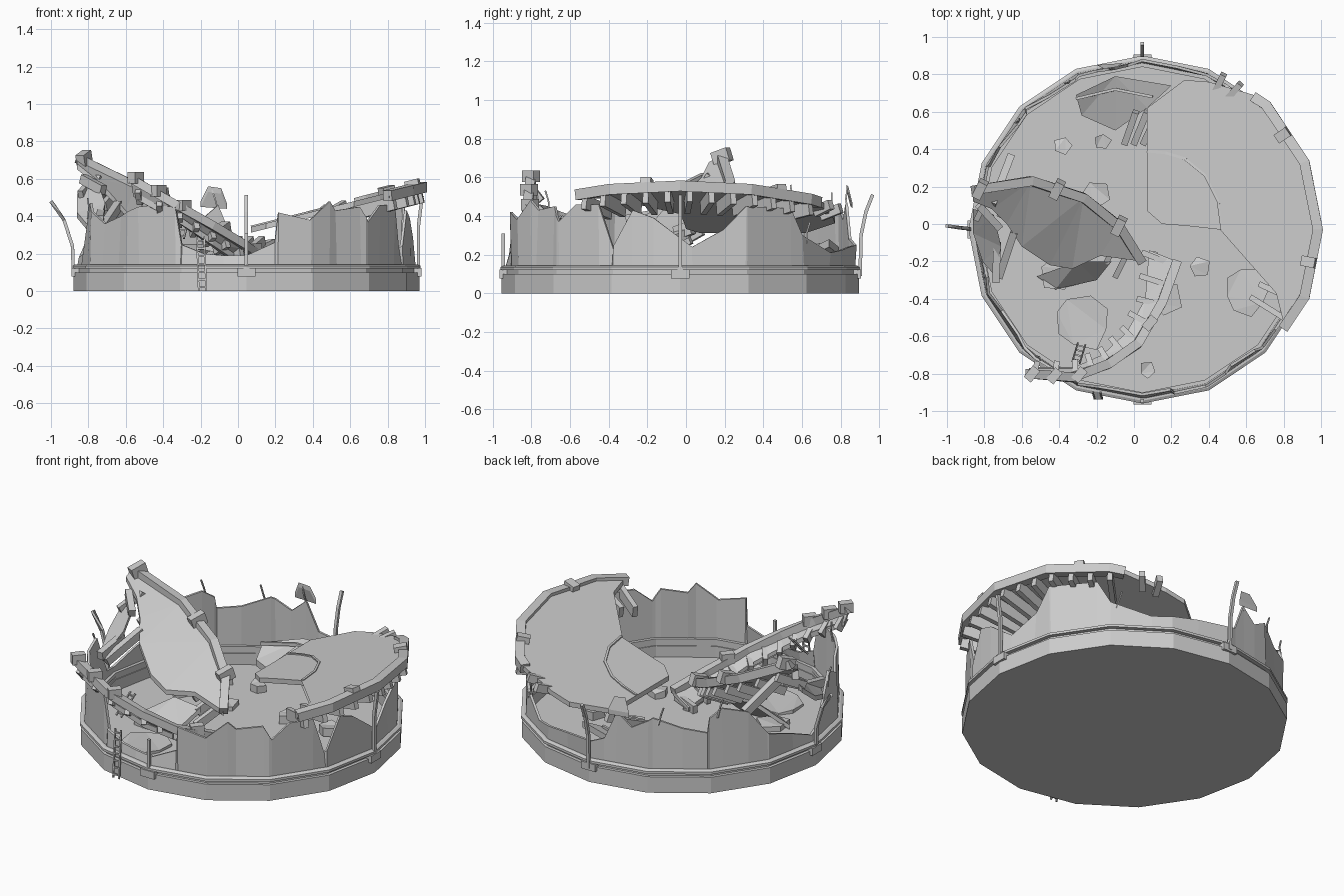
import bpy, bmesh, math, random
from math import radians, cos, sin, pi
from mathutils import Vector as V

if "Cube" in bpy.data.objects:
    bpy.data.objects.remove(bpy.data.objects["Cube"])

random.seed(4)
CX, CY = 0.045, -0.03


def finish(name, bm):
    bmesh.ops.recalc_face_normals(bm, faces=bm.faces)
    me = bpy.data.meshes.new(name)
    bm.to_mesh(me)
    bm.free()
    ob = bpy.data.objects.new(name, me)
    bpy.context.collection.objects.link(ob)
    return ob


def polar(deg, r, z):
    """Point on the 16-sided outline with corner radius r."""
    k = cos(pi / 16) / cos(radians(deg % 22.5 - 11.25))
    return V((CX + r * k * cos(radians(deg)), CY + r * k * sin(radians(deg)), z))


def loft(bm, rings, closed_path=False, cap=True):
    vs = [[bm.verts.new(p) for p in ring] for ring in rings]
    n = len(rings[0])
    for i in range(len(vs) if closed_path else len(vs) - 1):
        a, b = vs[i], vs[(i + 1) % len(vs)]
        for j in range(n):
            bm.faces.new((a[j], a[(j + 1) % n], b[(j + 1) % n], b[j]))
    if cap and not closed_path:
        bm.faces.new(vs[0])
        bm.faces.new(vs[-1])


def sweep(bm, path, w, h):
    """Rectangular bar along a path, w sideways and h upright."""
    path = [V(p) for p in path]
    rings = []
    for i, p in enumerate(path):
        t = (path[min(i + 1, len(path) - 1)] - path[max(i - 1, 0)]).normalized()
        side = t.cross(V((0, 0, 1)) if abs(t.z) < .85 else V((0, 1, 0))).normalized()
        up = side.cross(t)
        rings.append([p + side * w / 2 * a + up * h / 2 * b
                      for a, b in ((-1, -1), (1, -1), (1, 1), (-1, 1))])
    loft(bm, rings)


def bars(name, paths, w, h):
    bm = bmesh.new()
    for p in paths:
        sweep(bm, p, w, h)
    return finish(name, bm)


def slab(name, pts, t):
    """Broken plate: outline given by its upper edge, thickness t downward."""
    bm = bmesh.new()
    loft(bm, [[V(p) for p in pts], [V(p) - V((0, 0, t)) for p in pts]])
    bmesh.ops.triangulate(bm, faces=[f for f in bm.faces if len(f.verts) > 4])
    return finish(name, bm)


def ring(name, profile):
    bm = bmesh.new()
    loft(bm, [[polar(i * 22.5, r, z) for r, z in profile] for i in range(16)], True)
    return finish(name, bm)


def at(path, f):
    """Point at fraction f along a polyline."""
    x = f * (len(path) - 1)
    i = min(int(x), len(path) - 2)
    return V(path[i]).lerp(V(path[i + 1]), x - i)


# floor, base ring and flange
slab("floor", [polar(i * 22.5, .92, .03) for i in range(16)], .03)
ring("base_ring", [(.925, 0), (.925, .1), (.87, .1), (.87, 0)])
ring("groove_ring", [(.905, .1), (.905, .125), (.875, .125), (.875, .1)])
ring("flange", [(.93, .12), (.93, .135), (.915, .143), (.87, .143), (.87, .12)])

# torn shell: angle -> top height
top = [(-173, .2), (-163, .47), (-150, .36), (-140, .4), (-130, .45), (-124, .46), (-115, .45),
       (-113, .25), (-105, .2), (-98, .19), (-90, .19), (-80, .26), (-79, .42), (-68, .38), (-60, .48),
       (-57, .43), (-47, .45), (-44, .37), (-37, .46), (-28, .46), (-23, .23), (-16, .43),
       (-9, .39), (4, .24), (15, .33), (22, .45), (40, .44), (45, .3), (60, .21), (78, .24),
       (90, .25), (95, .28), (100, .46), (106, .38), (114, .45), (125, .39), (134, .37),
       (135, .45), (140, .5), (150, .46), (158, .3), (170, .24), (180, .18)]


def height(a):
    for (a0, h0), (a1, h1) in zip(top, top[1:]):
        if a0 <= a <= a1:
            return h0 + (h1 - h0) * (a - a0) / (a1 - a0)
    return .19


angs = sorted({a for a, _ in top} | {-180 + 22.5 * i for i in range(16)})
angs.remove(-180)
bm = bmesh.new()
rings = []
for a in angs:
    h, d = height(a), random.uniform(-.02, .012)
    rings.append([polar(a, .905, .13), polar(a, .905 + d, h), polar(a, .89 + d, h), polar(a, .89, .13)])
loft(bm, rings, True)
finish("torn_shell", bm)

# right roof section with rim, lip and joists
za = lambda x, y: .325 + .25 * x
outer = [polar(a, .95, 0) for a in (-35, -22.5, 0, 22.5, 45, 50)]
inner = [(.4, .76), (.27, .77), (.07, .62), (.07, .38), (.07, .07), (.15, 0), (.28, -.01),
         (.46, -.03), (.62, -.03), (.76, -.37)]
slab("right_roof", [(p[0], p[1], za(*p[:2])) for p in [*outer, *inner]], .03)
lift = lambda p, dz: (p[0], p[1], za(p[0], p[1]) + dz)
bars("right_roof_rim", [[lift(polar(a, .938, 0), -.015) for a in (-35, -22.5, 0, 22.5, 45, 50)]], .055, .055)
bars("right_roof_lip", [[lift(p, 0) for p in ((.07, .39), (.17, .38), (.27, .35), (.38, .26), (.45, .12), (.47, -.03))]], .014, .014)
bars("right_roof_joists", [[lift(polar(a, .955, 0), -.065), lift(polar(a, .7, 0), -.065)]
                           for a in range(-32, 52, 7)], .03, .07)
bars("right_rim_blocks", [[lift(polar(a, .96, 0), .015), lift(polar(a, .885, 0), .015)] for a in (-11, 34)], .055, .04)
bars("right_inner_beams", [[(.07 + .06 * i, .6, .27), (.0 + .05 * i, .43, .2)] for i in range(-1, 2)]
     + [[(.43, .7, .4), (.48, .8, .44)], [(.5, .67, .42), (.57, .75, .46)]], .035, .05)

# left tilted roof section
rim = [(-.86, .18, .71), (-.55, .23, .56), (-.27, .14, .42), (-.08, -.01, .31), (.04, -.2, .2)]
slab("left_roof", rim + [(-.18, -.17, .25), (-.33, -.24, .25), (-.45, -.22, .31), (-.6, -.12, .43),
                         (-.68, 0, .52), (-.76, .08, .6), (-.86, .12, .68)], .03)
bars("left_roof_rim", [rim], .05, .05)
bars("left_rim_blocks", [[at(rim, f) + V((-.02, -.04, 0)), at(rim, f) + V((.02, .04, .03))]
                         for f in (.03, .75, 2.3 / 4 - .2)], .05, .07)
bars("left_roof_joists", [[at(rim, f) - V((0, .01, .06)), at(rim, f) + V((-.08, -.17, -.15))]
                          for f in [.08 + .1 * i for i in range(9)]], .03, .05)

# front fallen roof strip with joists
path = [(-.57, -.8, .6), (-.33, -.82, .46), (-.14, -.75, .35), (.02, -.64, .25), (.15, -.42, .16), (.23, -.2, .1)]
inn = [(-.56, -.77, .53), (-.33, -.77, .4), (-.17, -.7, .29), (-.04, -.58, .2), (.06, -.4, .1), (.08, -.14, .06)]
slab("front_strip", path + inn[::-1], .025)
bars("front_strip_rim", [path], .05, .045)
bars("front_strip_edge", [[(x + .03, y - .01, z - .03) for x, y, z in inn]], .03, .03)
bars("front_strip_joists", [[at(path, f) - V((0, 0, .04)), at(inn, f) + (at(inn, f) - at(path, f)).normalized() * .04]
                            for f in [.03 + .095 * i for i in range(11)]], .03, .05)
bars("front_rim_blocks", [[at(path, f) + V((-.025, -.03, .02)), at(path, f) + V((.025, .03, .02))]
                          for f in (.02, .12, .24, .7)], .05, .06)

# leaning fragments at the left and back
slab("left_fragment", [(-.86, .08, .52), (-.75, .05, .58), (-.71, -.12, .47), (-.74, -.28, .36),
                       (-.81, -.2, .36), (-.86, -.05, .42)], .03)
bars("left_beams", [[(-.66, .36, .42), (-.76, .1, .6)], [(-.64, -.04, .46), (-.72, -.28, .34)],
                    [(-.83, .1, .6), (-.72, -.02, .54)], [(-.73, -.1, .42), (-.74, -.31, .38)]], .04, .05)
slab("back_fragment", [(-.31, .69, .2), (-.1, .79, .24), (.2, .74, .28), (.07, .62, .22),
                       (-.1, .5, .13), (-.28, .58, .14)], .04)
bars("back_fragment_lip", [[(-.31, .67, .2), (-.1, .72, .23), (.1, .68, .25)]], .015, .02)
slab("front_sheet", [(-.12, -.2, .18), (-.3, -.2, .2), (-.52, -.28, .06), (-.42, -.35, .05), (-.2, -.3, .07)], .03)
slab("hanging_chunk", [(-.2, .85, .48), (-.06, .86, .47), (-.09, .84, .55), (-.16, .83, .56)], .03)

# posts and brackets
posts = [[(.965, -.03, .09), (.965, -.03, .35), (.985, -.03, .51)],
         [(CX, .9, .09), (CX, .905, .3), (CX, .93, .42), (CX, .965, .51)],
         [(-.88, -.03, .09), (-.885, -.025, .24), (-.93, -.02, .38), (-1, -.01, .48)],
         [(CX, -.945, .09), (CX, -.945, .31)]]
bars("posts", posts, .018, .018)
bm = bmesh.new()
for a in (0, 90, 180, 270):
    d = V((cos(radians(a)), sin(radians(a)), 0))
    c = V((CX, CY, .1))
    sweep(bm, [c + d * .89, c + d * .935], .095, .045)
finish("post_brackets", bm)


# ladders
def ladder(name, a, b, n, half):
    a, b, s = V(a), V(b), V(half)
    bars(name, [[a - s, b - s], [a + s, b + s]]
         + [[a.lerp(b, (i + .5) / n) - s, a.lerp(b, (i + .5) / n) + s] for i in range(n)], .009, .009)


ladder("outer_ladder", (-.19, -.935, 0), (-.2, -.9, .29), 7, (.02, 0, 0))
ladder("inner_ladder", (-.31, -.74, .28), (-.28, -.64, .4), 4, (.02, -.005, 0))

# reinforcing wires on the torn edge
bars("wires", [[polar(a, .895, height(a) - .03), polar(a + 1, .89, height(a) + .03), polar(a + 2, .9, height(a) + .08)]
               for a in (-165, -130, 100, 116, 138, 47)], .008, .008)

# floor rubble
rubble = [(-.28, -.52, .16, .05), (.6, -.36, .13, .06), (-.38, .42, .055, .07), (-.17, .44, .05, .08),
          (.35, -.23, .06, .07), (.07, -.78, .045, .08), (-.2, .16, .08, .06), (-.42, -.26, .1, .06),
          (.17, -.4, .1, .05), (.2, .2, .06, .08), (-.5, .15, .07, .07), (.5, .2, .07, .08)]
for i, (x, y, r, z) in enumerate(rubble):
    n = 8 if r > .12 else 5
    o = random.random() * 6
    slab(f"rubble_{i}", [(x + r * random.uniform(.8, 1.1) * cos(o + k * 2 * pi / n),
                          y + r * random.uniform(.8, 1.1) * sin(o + k * 2 * pi / n),
                          z + random.uniform(-.01, .01)) for k in range(n)], z - .028)
